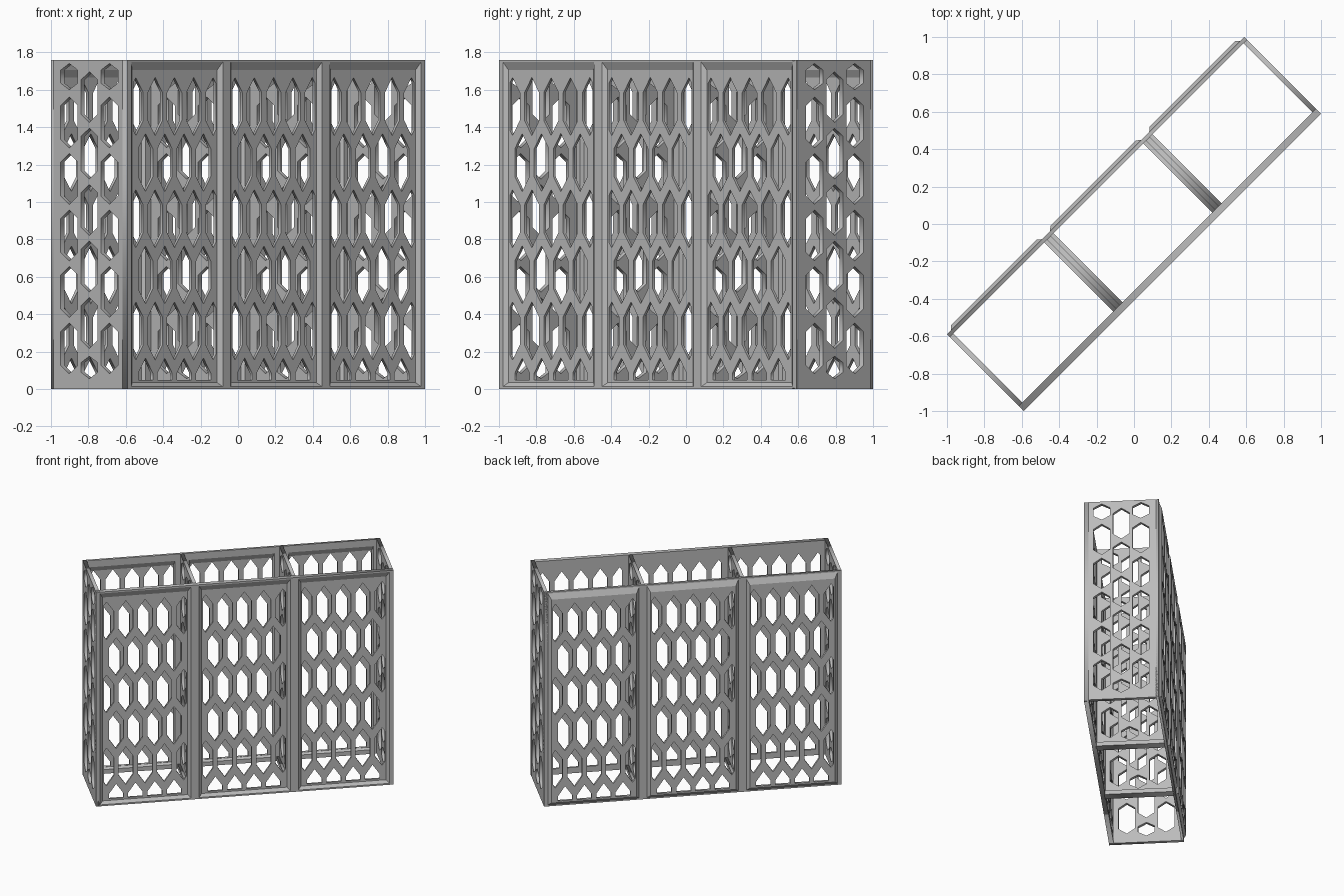
import bpy
from math import sqrt
from mathutils import Matrix, Vector

if "Cube" in bpy.data.objects:
    bpy.data.objects.remove(bpy.data.objects["Cube"])

# Overall sizes: length, depth, height and bay pitch
L, D, H, BAY = 2.249, 0.58, 1.76, 0.75
S = 1 / sqrt(2)
ALONG, OUT, UP = Vector((S, S, 0)), Vector((S, -S, 0)), Vector((0, 0, 1))

grey = bpy.data.materials.new("grey plastic")
grey.use_nodes = True
grey.diffuse_color = (0.5, 0.5, 0.5, 1)
grey.node_tree.nodes["Principled BSDF"].inputs["Base Color"].default_value = (0.5, 0.5, 0.5, 1)


def place(x_dir, origin):
    """Matrix of an upright plane whose local x runs along x_dir."""
    z_dir = x_dir.cross(UP)
    return Matrix.Translation(origin) @ Matrix((x_dir, UP, z_dir)).transposed().to_4x4()


def add(name, mesh, matrix):
    mesh.transform(matrix)
    mesh.materials.clear()
    mesh.materials.append(grey)
    obj = bpy.data.objects.new(name, mesh)
    bpy.context.collection.objects.link(obj)


def rect(x0, x1, y0, y1):
    return [(x0, y0), (x1, y0), (x1, y1), (x0, y1)]


def hexagon(x, y, w, h, cap):
    return [(x, y - h), (x + w, y - h + cap), (x + w, y + h - cap),
            (x, y + h), (x - w, y + h - cap), (x - w, y - h + cap)]


def clip(poly, x0, x1, y0, y1):
    """Cut a convex polygon down to a rectangle."""
    for axis, limit, sign in ((0, x0, 1), (0, x1, -1), (1, y0, 1), (1, y1, -1)):
        result = []
        for p, q in zip(poly, poly[1:] + poly[:1]):
            a, b = (p[axis] - limit) * sign, (q[axis] - limit) * sign
            if a >= 0:
                result.append(p)
            if a * b < 0:
                t = a / (a - b)
                result.append((p[0] + t * (q[0] - p[0]), p[1] + t * (q[1] - p[1])))
        poly = result
    return poly


def plate(name, outlines, matrix, low, high):
    """Flat plate with holes, between two offsets along the plane normal."""
    curve = bpy.data.curves.new(name, "CURVE")
    curve.dimensions, curve.fill_mode = "2D", "BOTH"
    curve.extrude = (high - low) / 2
    for outline in outlines:
        spline = curve.splines.new("POLY")
        spline.points.add(len(outline) - 1)
        for point, (x, y) in zip(spline.points, outline):
            point.co = (x, y, 0, 1)
        spline.use_cyclic_u = True
    temp = bpy.data.objects.new(name, curve)
    mesh = bpy.data.meshes.new_from_object(temp)
    bpy.data.objects.remove(temp)
    add(name, mesh, matrix @ Matrix.Translation((0, 0, (low + high) / 2)))


def chamfer(name, outer, inner, matrix, outer_z, inner_z):
    """Sloping ring joining two rectangles."""
    verts = [(*p, outer_z) for p in outer] + [(*p, inner_z) for p in inner]
    faces = [(i, (i + 1) % 4, (i + 1) % 4 + 4, i + 4) for i in range(4)]
    mesh = bpy.data.meshes.new(name)
    mesh.from_pydata(verts, [], faces)
    add(name, mesh, matrix)


def bay_holes(cx):
    """Staggered rows of tall hexagons for one bay of a long wall."""
    pitch, holes = 0.146, []
    for row in range(6):
        count = 5 if row % 2 == 0 else 4
        for i in range(count):
            x = cx + (i - (count - 1) / 2) * pitch
            cell = hexagon(x, 1.51 - 0.3 * row, 0.055, 0.155, 0.08)
            holes.append(clip(cell, cx - 0.312, cx + 0.312, 0.047, H))
    return holes


def end_holes():
    """Three staggered columns of hexagons for end walls and dividers."""
    holes = []
    for column in (-1, 0, 1):
        x = column * 0.152
        first = 1.56 if column == 0 else 1.425
        for row in range(5):
            holes.append(hexagon(x, first - 0.302 * row, 0.064, 0.136, 0.045))
        if column == 0:
            holes.append(hexagon(x, 0.115, 0.064, 0.06, 0.035))
        else:
            holes.append(hexagon(x, 1.67, 0.064, 0.07, 0.035))
    return holes


wall = place(ALONG, Vector((0, 0, 0)))
centres = [-BAY, 0, BAY]
outer_rects = [rect(c - 0.345, c + 0.345, 0.012, 1.748) for c in centres]
inner_rects = [rect(c - 0.322, c + 0.322, 0.034, 1.705) for c in centres]
deep_rects = [rect(c - 0.312, c + 0.312, 0.046, 1.665) for c in centres]
holes = [h for c in centres for h in bay_holes(c)]
outline = rect(-L / 2, L / 2, 0, H)
half = D / 2

# Front wall: lattice sheet behind a raised frame with sloping edges
plate("front_lattice", [outline] + holes, wall, half - 0.037, half - 0.02)
plate("front_frame", [outline] + outer_rects, wall, half - 0.02, half)
# Back wall: frame with lattice panels standing proud of it, hollow inside
plate("back_frame", [outline] + inner_rects, wall, -half, -half + 0.02)
for c, outer, inner, deep in zip(centres, outer_rects, inner_rects, deep_rects):
    chamfer("front_bevel", outer, inner, wall, half, half - 0.02)
    chamfer("back_bevel", outer, inner, wall, -half, -half - 0.02)
    chamfer("back_inner_bevel", inner, deep, wall, -half + 0.02, -half)
    plate("back_panel", [inner] + bay_holes(c), wall, -half - 0.02, -half)

# End walls
for name, sign in (("left_end_wall", 1), ("right_end_wall", -1)):
    end = place(OUT, ALONG * sign * (L / 2 - 0.014))
    plate(name, [rect(-half, half, 0, H)] + end_holes(), end, -0.014, 0.014)

# Dividers, each standing on a wider bottom rail
for sign in (-1, 1):
    plane = place(OUT, ALONG * sign * BAY / 2)
    span = (-half + 0.01, half - 0.03)
    plate("divider", [rect(*span, 0, H)] + end_holes(), plane, -0.014, 0.014)
    plate("divider_rail", [rect(*span, 0, 0.035)], plane, -0.035, 0.035)
